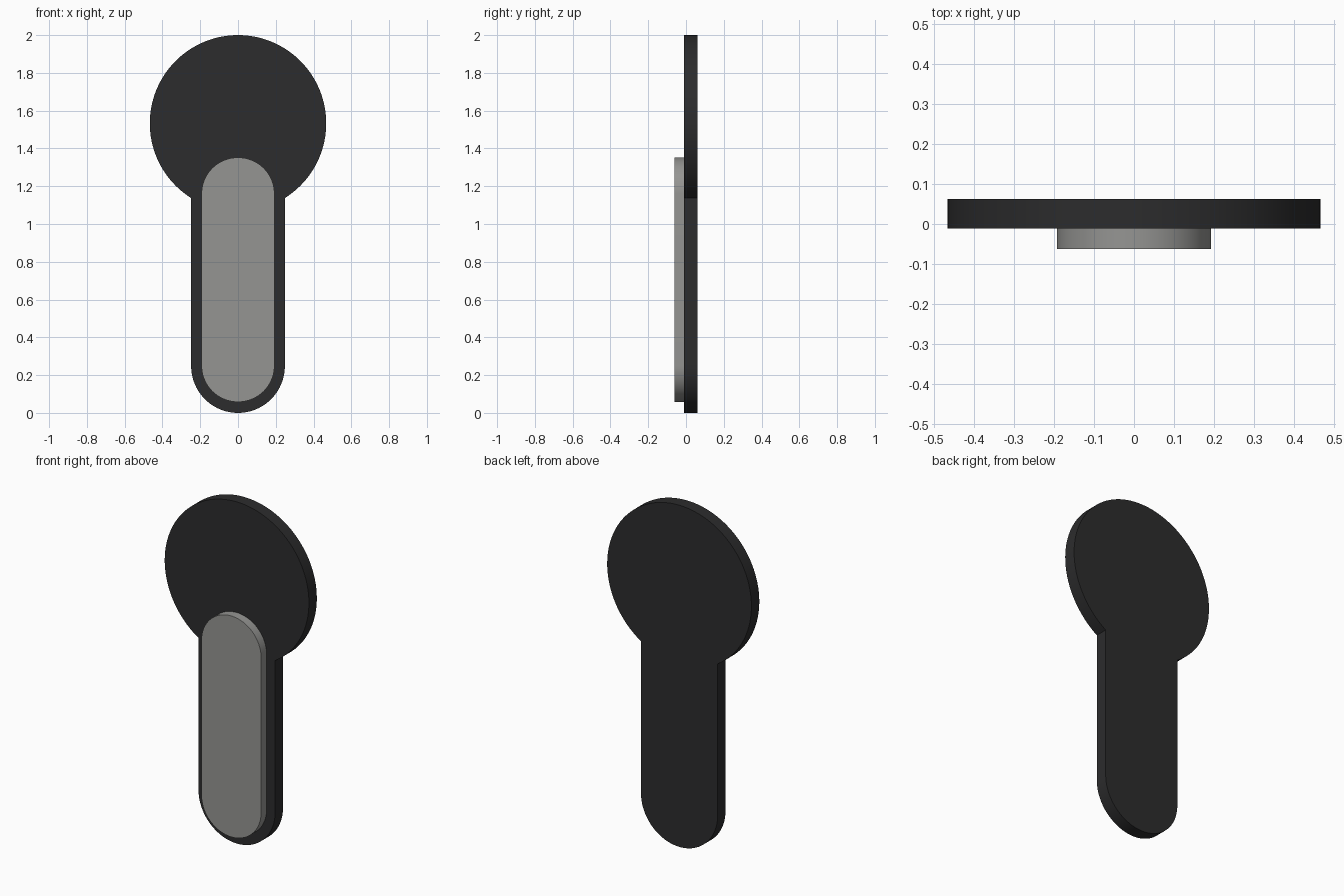
import bpy, bmesh
from math import sin, cos, pi, asin

if "Cube" in bpy.data.objects:
    bpy.data.objects.remove(bpy.data.objects["Cube"])


def arc(cz, r, a0, a1, n):
    """Points (x, z) on an arc centred on x = 0."""
    return [(r * cos(a0 + (a1 - a0) * i / n), cz + r * sin(a0 + (a1 - a0) * i / n))
            for i in range(n + 1)]


def slab(name, outline, y0, y1, colour):
    """Extrude a closed x-z outline from y0 to y1."""
    bm = bmesh.new()
    face = bm.faces.new([bm.verts.new((x, y0, z)) for x, z in outline])
    ext = bmesh.ops.extrude_face_region(bm, geom=[face], use_keep_orig=True)
    verts = [v for v in ext["geom"] if isinstance(v, bmesh.types.BMVert)]
    bmesh.ops.translate(bm, vec=(0, y1 - y0, 0), verts=verts)
    bmesh.ops.recalc_face_normals(bm, faces=bm.faces)
    mesh = bpy.data.meshes.new(name)
    bm.to_mesh(mesh)
    bm.free()
    obj = bpy.data.objects.new(name, mesh)
    bpy.context.collection.objects.link(obj)
    mat = bpy.data.materials.new(name + "_colour")
    mat.diffuse_color = (*colour, 1)
    mat.use_nodes = True
    mat.node_tree.nodes["Principled BSDF"].inputs["Base Color"].default_value = mat.diffuse_color
    mesh.materials.append(mat)
    bpy.ops.object.select_all(action='DESELECT')
    obj.select_set(True)
    bpy.context.view_layer.objects.active = obj
    bpy.ops.object.shade_smooth_by_angle(angle=pi / 6)
    return obj


# Dark back plate: round head running into a round-ended stem
head_r, stem_r = 0.467, 0.248
half_gap = asin(stem_r / head_r)
plate = (arc(2 - head_r, head_r, -pi / 2 + half_gap, 1.5 * pi - half_gap, 96)
         + arc(stem_r, stem_r, pi, 2 * pi, 48))
slab("back_plate", plate, -0.011, 0.062, (0.025, 0.025, 0.026))

# Grey raised pad on the front of the stem
pad_r = 0.193
pad = arc(1.352 - pad_r, pad_r, 0, pi, 48) + arc(0.058 + pad_r, pad_r, pi, 2 * pi, 48)
slab("front_pad", pad, -0.062, -0.011, (0.3, 0.3, 0.29))
